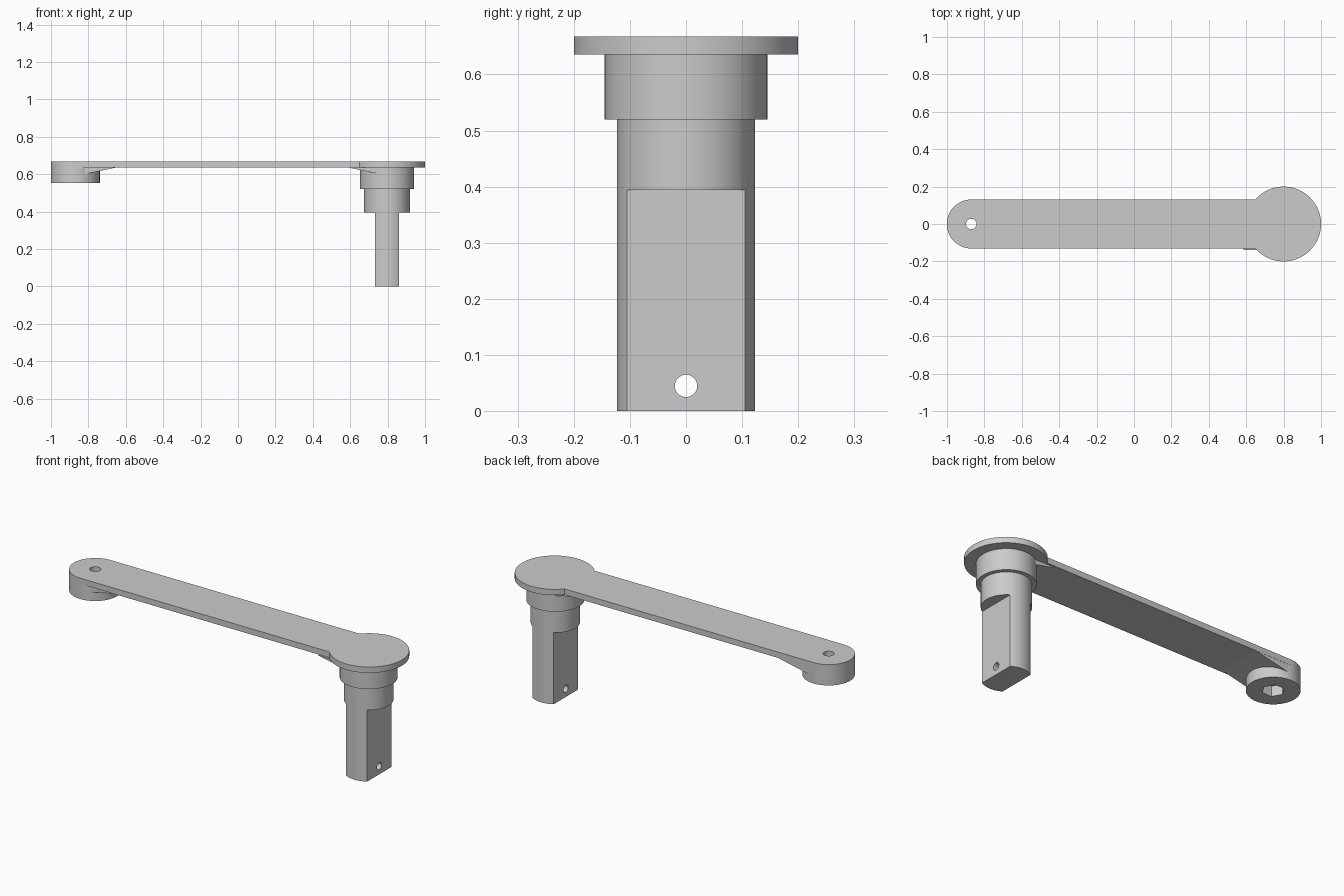
import bpy, bmesh, math
from mathutils import Matrix

cube = bpy.data.objects.get("Cube")
if cube:
    bpy.data.objects.remove(cube, do_unlink=True)

grey = bpy.data.materials.new("plain grey")
grey.use_nodes = True
grey.diffuse_color = (0.6, 0.6, 0.6, 1)
grey.node_tree.nodes["Principled BSDF"].inputs["Base Color"].default_value = (0.6, 0.6, 0.6, 1)

TOP, PLATE = 0.668, 0.636          # top and underside of the arm plate
PIVOT, SHAFT, DISC = -0.87, 0.797, 0.8
ARM_R, DISC_R = 0.131, 0.2


def prism(name, outline, low, high, matrix=None):
    """Extrude a 2D outline from low to high along z, then place it."""
    bm = bmesh.new()
    face = bm.faces.new([bm.verts.new((x, y, low)) for x, y in outline])
    made = bmesh.ops.extrude_face_region(bm, geom=[face])["geom"]
    top = [v for v in made if isinstance(v, bmesh.types.BMVert)]
    bmesh.ops.translate(bm, verts=top, vec=(0, 0, high - low))
    if matrix:
        bm.transform(matrix)
    bmesh.ops.recalc_face_normals(bm, faces=bm.faces)
    mesh = bpy.data.meshes.new(name)
    bm.to_mesh(mesh)
    bm.free()
    obj = bpy.data.objects.new(name, mesh)
    mesh.materials.append(grey)
    bpy.context.collection.objects.link(obj)
    return obj


def arc(cx, r, start=0.0, end=math.tau, n=72):
    full = abs(end - start - math.tau) < 1e-6
    steps = n if full else n + 1
    return [(cx + r * math.cos(start + (end - start) * i / n),
             r * math.sin(start + (end - start) * i / n)) for i in range(steps)]


def cut(obj, *cutters):
    for c in cutters:
        c.hide_render = True
        c.hide_set(True)
        mod = obj.modifiers.new("cut", "BOOLEAN")
        mod.operation, mod.solver, mod.object = "DIFFERENCE", "EXACT", c


def box(name, x0, x1, y, low, high):
    return prism(name, [(x0, -y), (x1, -y), (x1, y), (x0, y)], low, high)


def ramp(name, profile, y0, y1):
    """Wedge with an x-z profile running from y0 to y1."""
    return prism(name, profile, -y1, -y0, Matrix.Rotation(math.pi / 2, 4, "X"))


# Arm plate: rounded end, straight sides and large round head in one outline
join = math.asin(ARM_R / DISC_R)
outline = arc(PIVOT, ARM_R, math.pi / 2, 1.5 * math.pi, 36)
outline += arc(DISC, DISC_R, join - math.pi, math.pi - join)
arm = prism("arm_plate", outline, PLATE, TOP)

# Pivot boss and the ramps that stiffen both ends
boss = prism("pivot_boss", arc(PIVOT, ARM_R), 0.553, PLATE)
boss_ramp = ramp("boss_ramp", [(-0.65, PLATE), (PIVOT, PLATE), (PIVOT, 0.589)], -0.12, 0.13)
collar_ramp = ramp("collar_ramp", [(0.585, PLATE), (0.75, PLATE), (0.75, 0.602)], -0.14, 0.12)

# Collar and flattened shaft
collar = prism("collar", arc(SHAFT, 0.145), 0.52, PLATE)
shaft = prism("shaft", arc(SHAFT, 0.123), 0, 0.52)

# Cutters: bolt hole, nut pocket, shaft flats and cross hole
bolt = prism("bolt_hole_cutter", arc(PIVOT, 0.028, n=32), 0.5, 0.7)
nut = prism("nut_pocket_cutter", arc(PIVOT, 0.056, n=6), 0.5, 0.61)
flats = [box("shaft_flat_cutter", SHAFT + min(s * 0.064, s * 0.2),
             SHAFT + max(s * 0.064, s * 0.2), 0.2, -0.1, 0.394) for s in (-1, 1)]
pin = prism("pin_hole_cutter", arc(0, 0.02, n=32), -0.3, 0.3,
            Matrix.Translation((SHAFT, 0, 0.045)) @ Matrix.Rotation(math.pi / 2, 4, "Y"))

cut(arm, bolt)
cut(boss, nut, bolt)
cut(boss_ramp, nut, bolt)
cut(shaft, *flats, pin)

# Apply the cuts and smooth the round sides
for obj in (arm, boss, boss_ramp, collar_ramp, collar, shaft):
    bpy.ops.object.select_all(action="DESELECT")
    obj.select_set(True)
    bpy.context.view_layer.objects.active = obj
    for mod in list(obj.modifiers):
        bpy.ops.object.modifier_apply(modifier=mod.name)
    bpy.ops.object.shade_smooth_by_angle(angle=math.radians(25))
for helper in (bolt, nut, pin, *flats):
    bpy.data.objects.remove(helper, do_unlink=True)
